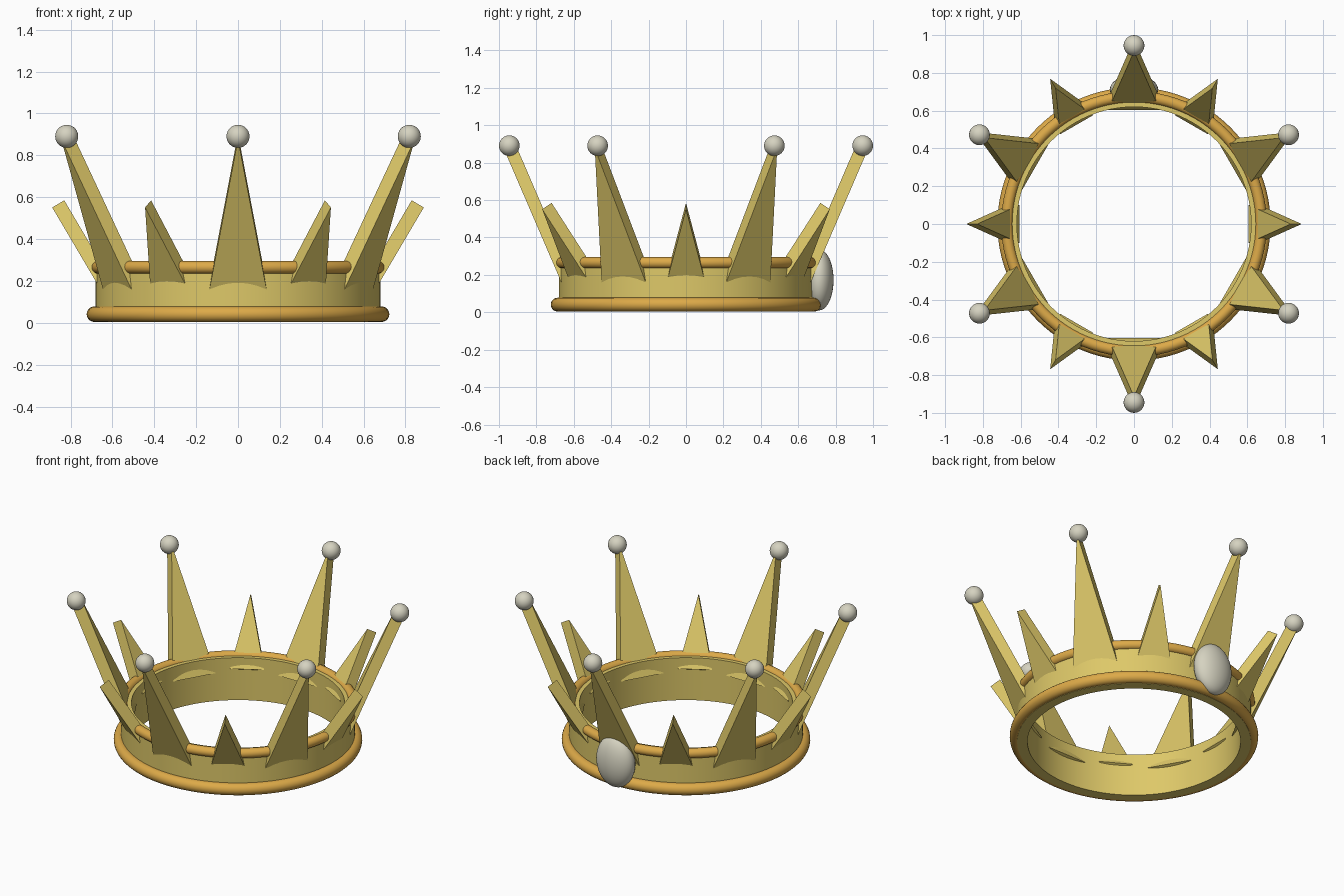
import bpy
import bmesh
from math import sin, cos, radians
from mathutils import Vector, Matrix

cube = bpy.data.objects.get("Cube")
if cube:
    bpy.data.objects.remove(cube, do_unlink=True)


def material(name, rgb):
    mat = bpy.data.materials.new(name)
    mat.use_nodes = True
    mat.diffuse_color = (*rgb, 1)
    bsdf = next(n for n in mat.node_tree.nodes if n.type == 'BSDF_PRINCIPLED')
    bsdf.inputs["Base Color"].default_value = (*rgb, 1)
    return mat


GOLD = material("pale_gold", (0.73, 0.58, 0.14))
TRIM = material("warm_gold", (0.72, 0.40, 0.065))
PEARL = material("pearl", (0.67, 0.65, 0.53))


def add_object(name, bm, mat):
    bmesh.ops.recalc_face_normals(bm, faces=bm.faces)
    mesh = bpy.data.meshes.new(name)
    bm.to_mesh(mesh)
    bm.free()
    mesh.materials.append(mat)
    obj = bpy.data.objects.new(name, mesh)
    bpy.context.collection.objects.link(obj)
    return obj


def smooth(obj):
    bpy.ops.object.select_all(action='DESELECT')
    obj.select_set(True)
    bpy.context.view_layer.objects.active = obj
    bpy.ops.object.shade_smooth_by_angle(angle=radians(35))


def lathe(name, profile, mat, steps=96):
    """Revolve a closed (radius, height) profile about z."""
    bm = bmesh.new()
    rings = []
    for i in range(steps):
        a = radians(360) * i / steps
        rings.append([bm.verts.new((r * cos(a), r * sin(a), z)) for r, z in profile])
    n = len(profile)
    for i, ring in enumerate(rings):
        nxt = rings[(i + 1) % steps]
        for j in range(n):
            k = (j + 1) % n
            bm.faces.new((ring[j], nxt[j], nxt[k], ring[k]))
    smooth(add_object(name, bm, mat))


def circle(radius, height, thickness, sides=20):
    angles = [radians(360) * i / sides for i in range(sides)]
    return [(radius + thickness * cos(a), height + thickness * sin(a)) for a in angles]


def ellipsoid(name, center, size, mat):
    bm = bmesh.new()
    bmesh.ops.create_uvsphere(bm, u_segments=32, v_segments=20, radius=1)
    bmesh.ops.transform(bm, verts=bm.verts,
                        matrix=Matrix.Translation(center) @ Matrix.Diagonal((*size, 1)))
    smooth(add_object(name, bm, mat))


def spike(name, angle, base, tip, half_width, thickness=0.067):
    """Triangular slab leaning outward; base and tip are on its inner face."""
    turn = Matrix.Rotation(angle, 4, 'Z')
    base, tip = Vector((base[0], 0, base[1])), Vector((tip[0], 0, tip[1]))
    up = (tip - base).normalized()
    out = Vector((up.z, 0, -up.x)) * thickness
    side = Vector((0, half_width, 0))
    bm = bmesh.new()
    inner = [bm.verts.new(turn @ p) for p in (base - side, base + side, tip)]
    outer = [bm.verts.new(v.co + turn @ out) for v in inner]
    bm.faces.new(inner)
    bm.faces.new(outer)
    for i in range(3):
        j = (i + 1) % 3
        bm.faces.new((inner[i], inner[j], outer[j], outer[i]))
    add_object(name, bm, GOLD)
    return turn @ (tip + out / 2)


# Band and its two rounded trims
lathe("band", [(0.62, 0.003), (0.68, 0.003), (0.68, 0.275), (0.62, 0.275)], GOLD)
lathe("bottom_trim", circle(0.686, 0.041, 0.037), TRIM)
lathe("top_trim", circle(0.673, 0.265, 0.03), TRIM)

# Alternating small spikes and tall spikes tipped with pearls
for i in range(6):
    spike(f"small_spike_{i + 1}", radians(60 * i), (0.607, 0.207), (0.83, 0.585), 0.1)
    end = spike(f"tall_spike_{i + 1}", radians(60 * i + 30),
                (0.603, 0.182), (0.914, 0.904), 0.137)
    ellipsoid(f"pearl_{i + 1}", end, (0.055, 0.055, 0.055), PEARL)

# Oval gem on the back
ellipsoid("back_gem", (0, 0.712, 0.173), (0.128, 0.077, 0.163), PEARL)
